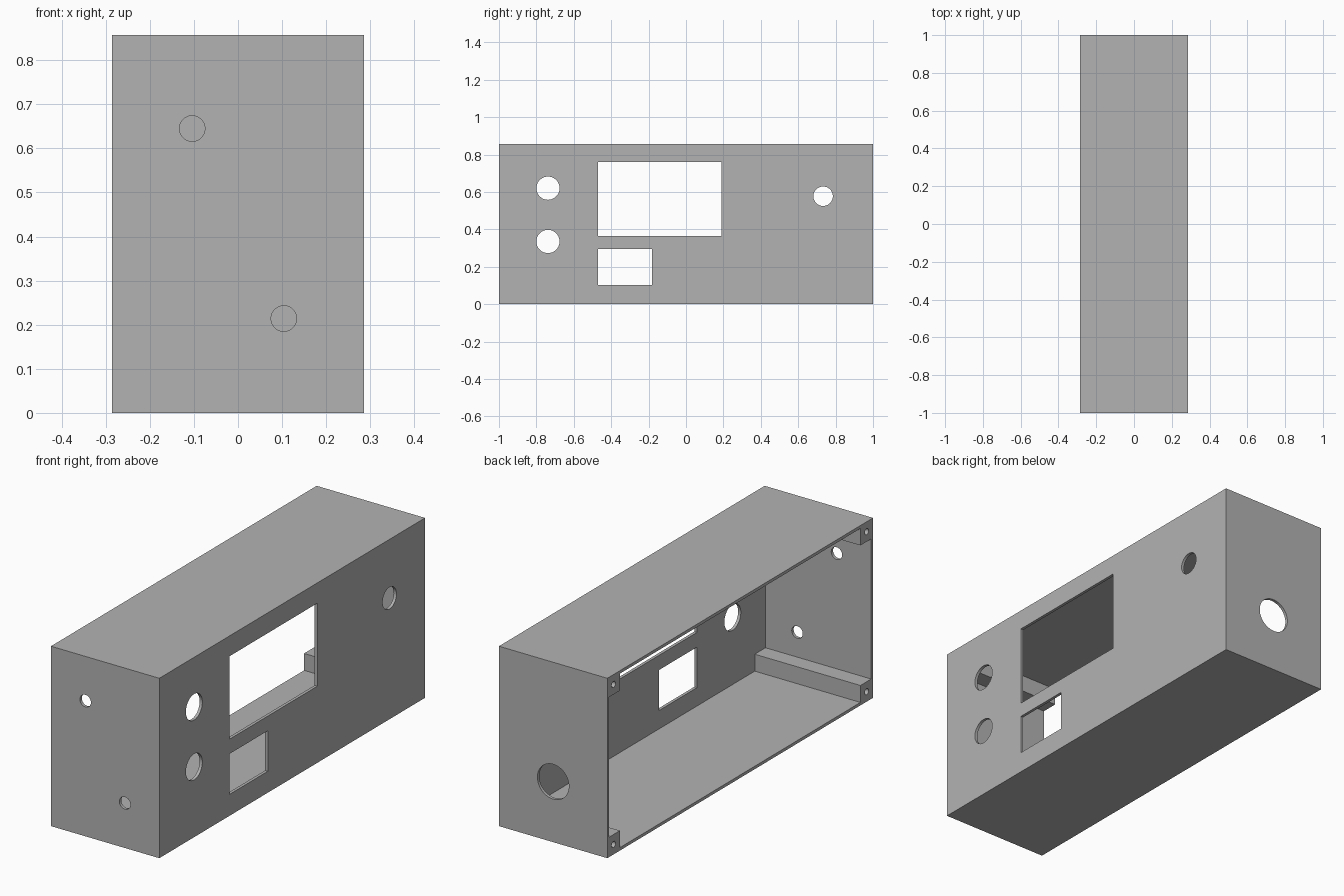
import bpy
from math import pi

old = bpy.data.objects.get("Cube")
if old:
    bpy.data.objects.remove(old, do_unlink=True)

# Overall size and wall thickness
W, D, H = 0.571, 2.0, 0.857
T = 0.0143
POST = 0.095

grey = bpy.data.materials.new("plain grey")
grey.use_nodes = True
color = (0.45, 0.45, 0.45, 1)
grey.diffuse_color = color
grey.node_tree.nodes["Principled BSDF"].inputs["Base Color"].default_value = color


def box(name, lo, hi):
    center = [(a + b) / 2 for a, b in zip(lo, hi)]
    bpy.ops.mesh.primitive_cube_add(size=1, location=center)
    ob = bpy.context.object
    ob.name = name
    ob.scale = [b - a for a, b in zip(lo, hi)]
    bpy.ops.object.transform_apply(location=True, rotation=True, scale=True)
    ob.data.materials.append(grey)
    return ob


def rod(name, center, radius, length, axis):
    turn = (0, pi / 2, 0) if axis == "x" else (pi / 2, 0, 0)
    bpy.ops.mesh.primitive_cylinder_add(vertices=48, radius=radius, depth=length,
                                        location=center, rotation=turn)
    ob = bpy.context.object
    ob.name = name
    ob.data.materials.append(grey)
    return ob


def cut(target, cutter):
    cutter.hide_render = True
    mod = target.modifiers.new("cut", "BOOLEAN")
    mod.operation = "DIFFERENCE"
    mod.solver = "EXACT"
    mod.object = cutter
    bpy.context.view_layer.objects.active = target
    bpy.ops.object.modifier_apply(modifier=mod.name)
    bpy.data.objects.remove(cutter, do_unlink=True)


def smooth_holes(ob):
    bpy.ops.object.select_all(action="DESELECT")
    ob.select_set(True)
    bpy.context.view_layer.objects.active = ob
    bpy.ops.object.shade_smooth_by_angle(angle=pi / 6)


# Case, open on the -x side
case = box("case", (-W / 2, -D / 2, 0), (W / 2, D / 2, H))
cut(case, box("cavity", (-W, -D / 2 + T, T), (W / 2 - T, D / 2 - T, H - T)))

# Panel windows: y range, z range
for y0, y1, z0, z1 in ((-0.471, 0.19, 0.365, 0.76), (-0.471, -0.183, 0.102, 0.295)):
    cut(case, box("window", (W / 2 - 0.1, y0, z0), (W / 2 + 0.1, y1, z1)))

# Round panel holes: y, z, radius
for y, z, r in ((-0.738, 0.62, 0.062), (-0.738, 0.335, 0.062), (0.733, 0.577, 0.052)):
    cut(case, rod("panel_hole", (W / 2, y, z), r, 0.2, "x"))

# End wall holes: x, y, z, radius
for x, y, z, r in ((-0.104, -1, 0.645, 0.029), (0.104, -1, 0.214, 0.029),
                   (0, 1, 0.288, 0.083)):
    cut(case, rod("end_hole", (x, y, z), r, 0.2, "y"))
smooth_holes(case)

# Screw posts along the four inner corners
for side, end in (("front", -1), ("back", 1)):
    for level in ("lower", "upper"):
        ys = sorted((end * (D / 2 - T), end * (D / 2 - POST)))
        z0, z1 = (T, POST) if level == "lower" else (H - POST, H - T)
        post = box(f"{side}_{level}_screw_post", (-W / 2, ys[0], z0), (W / 2 - T, ys[1], z1))
        hole = (-W / 2, end * (D / 2 - POST / 2), POST / 2 if level == "lower" else H - POST / 2)
        cut(post, rod("screw_hole", hole, 0.0143, 0.2, "x"))
        smooth_holes(post)
